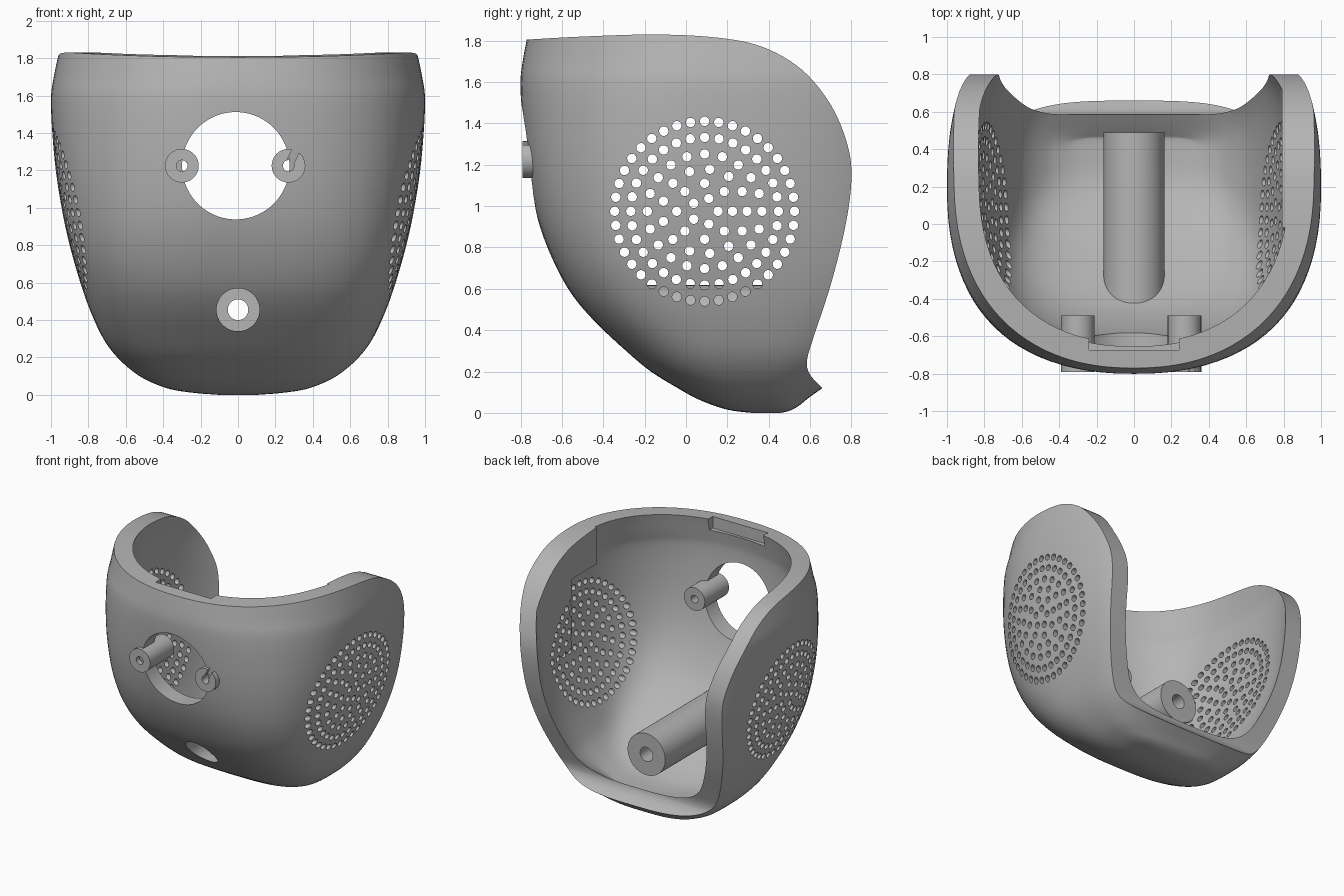
import bpy, bmesh, math
from mathutils import Vector, Matrix

cube = bpy.data.objects.get("Cube")
if cube:
    bpy.data.objects.remove(cube, do_unlink=True)

grey = bpy.data.materials.new("plain grey")
grey.use_nodes = True
grey.diffuse_color = (0.46, 0.46, 0.46, 1)
grey.node_tree.nodes["Principled BSDF"].inputs["Base Color"].default_value = grey.diffuse_color


def make_object(name, bm):
    bmesh.ops.recalc_face_normals(bm, faces=bm.faces)
    mesh = bpy.data.meshes.new(name)
    bm.to_mesh(mesh)
    bm.free()
    obj = bpy.data.objects.new(name, mesh)
    bpy.context.collection.objects.link(obj)
    mesh.materials.append(grey)
    return obj


def smooth_path(points, steps):
    """Catmull-Rom curve through points of any dimension."""
    pts = [Vector(p) for p in points]
    pts = [pts[0] * 2 - pts[1]] + pts + [pts[-1] * 2 - pts[-2]]
    out = []
    for a, b, c, d in zip(pts, pts[1:], pts[2:], pts[3:]):
        for i in range(steps):
            t = i / steps
            out.append((b * 2 + (c - a) * t + (a * 2 - b * 5 + c * 4 - d) * t * t
                        + (b * 3 - a - c * 3 + d) * t ** 3) / 2)
    return out + [pts[-2]]


def add_rod(bm, centre, radius, length, axis, sides):
    turn = Matrix.Rotation(math.pi / 2, 4, 'Y' if axis == 'X' else 'X')
    bmesh.ops.create_cone(bm, cap_ends=True, segments=sides, radius1=radius, radius2=radius,
                          depth=length, matrix=Matrix.Translation(centre) @ turn)


def rod(name, x, z, radius, y0, y1, sides=48):
    bm = bmesh.new()
    add_rod(bm, (x, (y0 + y1) / 2, z), radius, y1 - y0, 'Y', sides)
    return make_object(name, bm)


def box(name, low, high):
    low, high = Vector(low), Vector(high)
    bm = bmesh.new()
    bmesh.ops.create_cube(bm, size=1, matrix=Matrix.Translation((low + high) / 2)
                          @ Matrix.Diagonal((*(high - low), 1)))
    return make_object(name, bm)


def apply_modifier(obj, mod):
    with bpy.context.temp_override(object=obj, active_object=obj):
        bpy.ops.object.modifier_apply(modifier=mod.name)


def combine(obj, other, operation):
    mod = obj.modifiers.new("combine", 'BOOLEAN')
    mod.operation, mod.solver, mod.object = operation, 'MANIFOLD', other
    other.hide_render = True
    apply_modifier(obj, mod)
    bpy.data.objects.remove(other, do_unlink=True)


def finish(obj):
    bpy.ops.object.select_all(action='DESELECT')
    bpy.context.view_layer.objects.active = obj
    obj.select_set(True)
    bpy.ops.object.shade_smooth_by_angle(angle=math.radians(32))


# Bowl: rounded rings given as height, half width, front, middle, back
rings = smooth_path([
    (0, .1, .32, .4, .46), (.01, .23, .23, .39, .5), (.03, .36, .15, .38, .54),
    (.07, .47, .05, .35, .59), (.12, .555, -.04, .33, .66), (.2, .645, -.17, .3, .78),
    (.3, .72, -.29, .27, .9), (.45, .79, -.45, .24, 1.03), (.6, .843, -.57, .22, 1.13),
    (.8, .9, -.67, .2, 1.2), (1, .943, -.733, .2, 1.22), (1.25, .98, -.775, .2, 1.25),
    (1.55, 1, -.8, .2, 1.35), (1.7, .985, -.79, .2, 1.4), (1.95, .93, -.74, .2, 1.4)], 4)
SIDES = 96
bm = bmesh.new()
loops = []
for z, width, front, middle, back in rings:
    power = 2 / (2.25 + .75 * min(1, max(0, 1.7 - z)))
    loop = []
    for i in range(SIDES):
        c, s = math.cos(math.tau * i / SIDES), math.sin(math.tau * i / SIDES)
        reach = back - middle if s > 0 else middle - front
        loop.append(bm.verts.new((width * math.copysign(abs(c) ** power, c),
                                  middle + reach * math.copysign(abs(s) ** power, s), z)))
    loops.append(loop)
for low, high in zip(loops, loops[1:]):
    for i in range(SIDES):
        j = (i + 1) % SIDES
        bm.faces.new((low[i], low[j], high[j], high[i]))
bm.faces.new(loops[0])
shell = make_object("shell", bm)
wall = shell.modifiers.new("wall", 'SOLIDIFY')
wall.thickness, wall.offset, wall.use_even_offset = .13, -1, True
apply_modifier(shell, wall)

# Stepped pad on the inner left wall
combine(shell, box("upper_pad", (.79, -.02, 1.54), (.85, .8, 1.9)), 'UNION')
combine(shell, box("lower_pad", (.792, .28, .98), (.83, .84, 1.56)), 'UNION')

# Trim to the side outline: top rim, open back and flared bottom lip
outline = smooth_path([
    (-1, 1.79), (-.77, 1.805), (-.5, 1.82), (-.15, 1.83), (.15, 1.815), (.37, 1.77),
    (.56, 1.66), (.7, 1.49), (.78, 1.3), (.8, 1.13), (.77, .9), (.7, .62),
    (.615, .36), (.585, .25), (.6, .185), (.66, .12)], 6)
outline += [Vector((.8, -.05)), Vector((-1, -.05))]
bm = bmesh.new()
face = bm.faces.new([bm.verts.new((-1.2, y, z)) for y, z in outline])
side = bmesh.ops.extrude_face_region(bm, geom=[face])
bmesh.ops.translate(bm, vec=(2.4, 0, 0),
                    verts=[g for g in side["geom"] if isinstance(g, bmesh.types.BMVert)])
combine(shell, make_object("side_outline", bm), 'INTERSECT')

# Round grilles drilled through both sides
bm = bmesh.new()
for radius, count in ((.065, 5), (.135, 8), (.205, 13), (.277, 20), (.357, 32), (.435, 40)):
    for i in range(count):
        a = math.tau * i / count
        add_rod(bm, (0, .09 + radius * math.cos(a), .975 + radius * math.sin(a)),
                .023, 2.4, 'X', 14)
combine(shell, make_object("grille_drill", bm), 'DIFFERENCE')

# Front window, lower socket and rim notch
combine(shell, rod("window_cut", -.012, 1.225, .287, -1, -.3, 72), 'DIFFERENCE')
combine(shell, rod("socket_cut", 0, .455, .115, -1, -.2), 'DIFFERENCE')
combine(shell, box("notch_cut", (-.24, -.675, 1.72), (.24, -.4, 2)), 'DIFFERENCE')
finish(shell)

# Window bosses, the left one with a slit at its front end
for name, x in (("right_boss", -.3), ("left_boss", .27)):
    boss = rod(name, x, 1.225, .09, -.79, -.49)
    combine(boss, rod("boss_bore", x, 1.225, .03, -1, 0, 24), 'DIFFERENCE')
    if x > 0:
        slit = box("slit", (-.02, -1, 0), (.02, -.68, .15))
        slit.matrix_world = Matrix.Translation((x, 0, 1.225)) @ Matrix.Rotation(.45, 4, 'Y')
        combine(boss, slit, 'DIFFERENCE')
    finish(boss)

# Long hollow tube behind the socket, its front end slanted to stay inside the wall
tube = rod("inner_tube", 0, .455, .163, -.39, .49, 64)
for v in tube.data.vertices:
    if v.co.y < 0:
        v.co.y += .455 - v.co.z
combine(tube, rod("tube_bore", 0, .455, .055, -1, 1, 32), 'DIFFERENCE')
combine(tube, rod("tube_recess", 0, .455, .115, -1, -.25), 'DIFFERENCE')
finish(tube)
